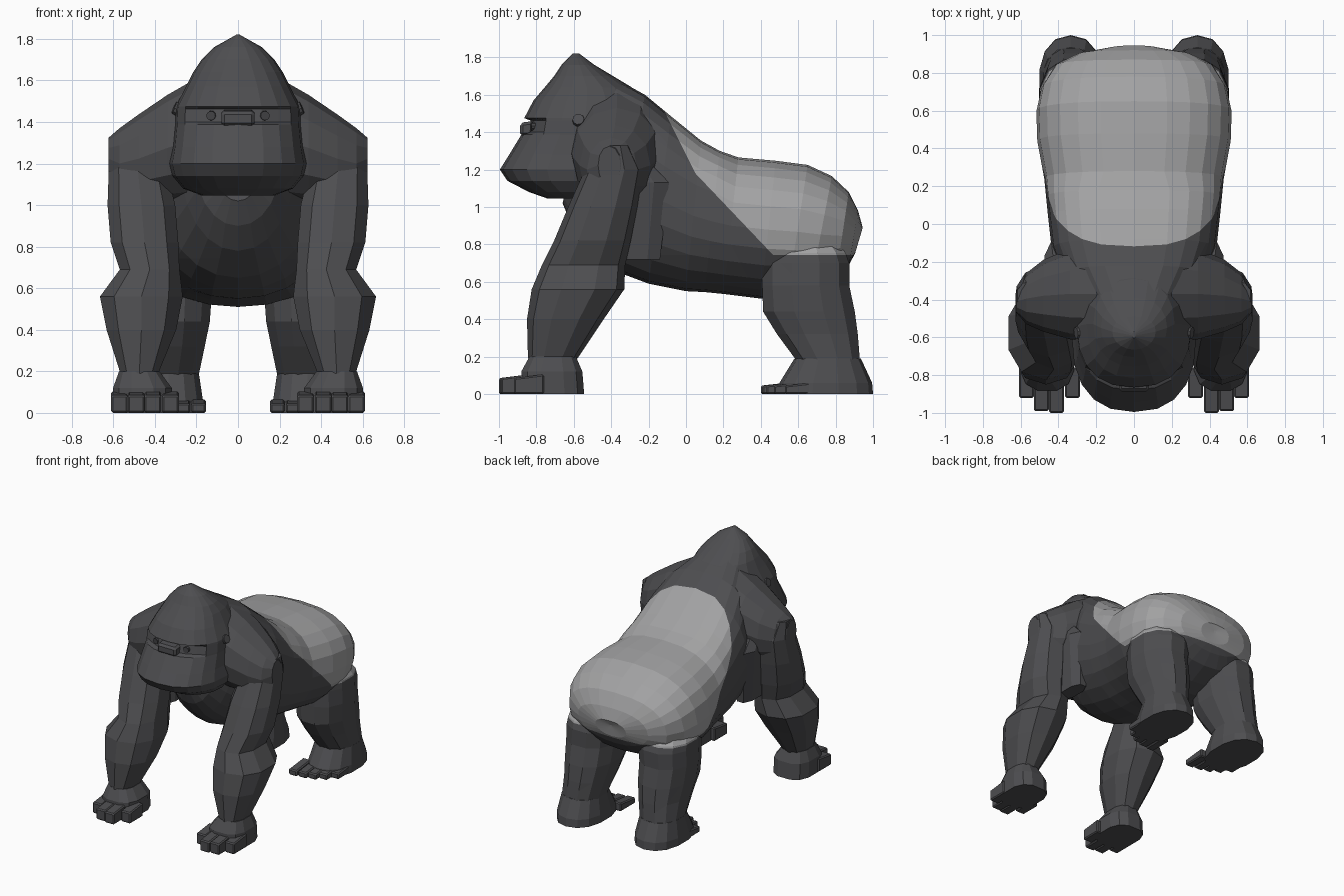
import bpy, bmesh, math
from mathutils import Vector

if "Cube" in bpy.data.objects:
    bpy.data.objects.remove(bpy.data.objects["Cube"])


def material(name, rgb):
    m = bpy.data.materials.new(name)
    m.diffuse_color = (*rgb, 1)
    m.use_nodes = True
    m.node_tree.nodes["Principled BSDF"].inputs["Base Color"].default_value = m.diffuse_color
    return m


DARK = material("charcoal_fur", (0.075, 0.075, 0.08))
SILVER = material("silver_fur", (0.36, 0.36, 0.365))
BLACK = material("black_skin", (0.055, 0.055, 0.06))

# Planes bounding the silver saddle: point, inward normal
CUTS = [((0, -.11, 1.50), (0, .32, .16)), ((0, .05, 1.18), (0, .42, .40)),
        ((0, .5, .742), (0, 0, 1))]


def paint_saddle(bm):
    for co, no in CUTS:
        bmesh.ops.bisect_plane(bm, geom=bm.verts[:] + bm.edges[:] + bm.faces[:],
                               plane_co=co, plane_no=no)
    for f in bm.faces:
        m = f.calc_center_median()
        f.material_index = int(all((m - Vector(c)).dot(Vector(n)) > 0 for c, n in CUTS))


def finish(bm, name, mats, mirror=False):
    bmesh.ops.recalc_face_normals(bm, faces=bm.faces)
    me = bpy.data.meshes.new(name)
    bm.to_mesh(me)
    bm.free()
    for m in mats:
        me.materials.append(m)
    ob = bpy.data.objects.new(name, me)
    bpy.context.collection.objects.link(ob)
    if mirror:
        ob.modifiers.new("mirror", "MIRROR").use_mirror_merge = False
    return ob


def loft(rings):
    """Skin a list of point rings and cap both ends."""
    bm = bmesh.new()
    loops = [[bm.verts.new(p) for p in r] for r in rings]
    n = len(loops[0])
    for a, b in zip(loops, loops[1:]):
        for i in range(n):
            j = (i + 1) % n
            bm.faces.new((a[i], a[j], b[j], b[i]))
    bm.faces.new(loops[0])
    bm.faces.new(loops[-1])
    return bm


def ring(c, u, v, n, power=2.0, turn=0.0):
    """Superellipse around c spanned by the half axes u and v."""
    pts = []
    for i in range(n):
        a = 2 * math.pi * (i + turn) / n
        co, si = math.cos(a), math.sin(a)
        pts.append(Vector(c)
                   + Vector(u) * math.copysign(abs(co) ** (2 / power), co)
                   + Vector(v) * math.copysign(abs(si) ** (2 / power), si))
    return pts


def limb(name, sections, n=10, power=2.3, saddle=False):
    """Sections: height, centre x, front y, back y, half width."""
    bm = loft([ring((x, (f + b) / 2, z), (w, 0, 0), (0, (b - f) / 2, 0), n, power, 0.5)
               for z, x, f, b, w in sections])
    if saddle:
        paint_saddle(bm)
    return finish(bm, name, [DARK, SILVER] if saddle else [DARK], True)


def block(name, lo, hi, mat, mirror=True, bevel=0.008, slope=0.0):
    bm = bmesh.new()
    bmesh.ops.create_cube(bm, size=1)
    for v in bm.verts:
        front_top = v.co.y < 0 < v.co.z
        v.co = [l + (c + 0.5) * (h - l) for c, l, h in zip(v.co, lo, hi)]
        if front_top:
            v.co.z -= slope
    bmesh.ops.bevel(bm, geom=bm.edges[:], offset=bevel, segments=1, affect="EDGES")
    return finish(bm, name, [mat], mirror)


# Torso: top y,z / bottom y,z / half width, from rump to chest
torso = [
    (.925, .85, .92, .83, .01), (.945, .89, .905, .755, .13), (.92, .98, .872, .69, .30),
    (.87, 1.08, .80, .61, .42), (.78, 1.165, .66, .54, .49), (.65, 1.225, .54, .51, .517),
    (.48, 1.247, .40, .51, .512), (.28, 1.265, .20, .535, .475), (.18, 1.30, .10, .545, .465),
    (.08, 1.355, 0, .55, .455), (-.08, 1.485, -.20, .59, .435), (-.22, 1.60, -.36, .65, .38),
    (-.40, 1.70, -.52, .78, .28), (-.48, 1.66, -.61, .90, .22), (-.55, 1.45, -.66, 1.02, .12),
]
rings = []
for ty, tz, by, bz, w in torso:
    args = ((0, (ty + by) / 2, (tz + bz) / 2), (w, 0, 0), (0, (ty - by) / 2, (tz - bz) / 2), 24)
    top_power = 3.0 if -.3 < ty < .2 else 2.5
    rings.append(ring(*args, top_power)[:13] + ring(*args, 2.1)[13:])
bm = loft(rings)
paint_saddle(bm)
finish(bm, "torso", [DARK, SILVER])

# Shoulders: x, front y, back y, bottom z, top z
shoulders = [
    (0, -.60, -.15, 1.05, 1.65), (.20, -.62, -.12, 1.03, 1.61), (.34, -.61, -.13, 1.02, 1.53),
    (.48, -.57, -.19, 1.01, 1.435), (.57, -.53, -.26, 1.03, 1.37), (.622, -.47, -.35, 1.12, 1.325),
]
finish(loft([ring((x, (f + b) / 2, (lo + hi) / 2), (0, (b - f) / 2, 0),
                  (0, 0, (hi - lo) / 2), 12, 2.1)
             for x, f, b, lo, hi in shoulders]), "shoulder", [DARK], True)

# Muscle panel behind the armpit
limb("side_muscle", [(1.24, .40, -.40, -.19, .06), (1.13, .405, -.40, -.08, .075),
                     (.72, .37, -.40, -.13, .06)], 8)

# Arms and hands
limb("arm", [
    (1.33, .53, -.46, -.30, .092), (1.20, .485, -.54, -.23, .142), (1.0, .465, -.63, -.26, .17),
    (.82, .45, -.705, -.295, .17), (.69, .425, -.77, -.325, .15), (.56, .465, -.825, -.33, .208),
    (.40, .465, -.85, -.44, .175), (.19, .475, -.845, -.58, .095)])
limb("hand", [
    (.20, .475, -.84, -.585, .10), (.12, .46, -.885, -.55, .145), (0, .46, -.885, -.54, .145)],
     12, 2.7)
for x, y in ((.325, -.92), (.41, -1.0), (.49, -.99), (.57, -.92)):
    block("finger", (x - .04, y, 0), (x + .04, y + .16, .105), DARK, slope=.02)

# Legs and feet
limb("leg", [
    (.88, .29, .46, .76, .14), (.755, .305, .41, .86, .198), (.70, .307, .40, .88, .2),
    (.58, .315, .40, .88, .195), (.44, .315, .405, .91, .185), (.32, .32, .48, .925, .165),
    (.18, .335, .585, .935, .15)], 12, 2.3, True)
limb("foot", [
    (.19, .335, .58, .935, .15), (.06, .335, .50, .995, .17), (0, .335, .49, 1.0, .17)], 14)
for x, y in ((.19, .40), (.265, .41), (.335, .43), (.40, .47), (.46, .53)):
    block("toe", (x - .035, y, 0), (x + .035, y + .18, .065), DARK, slope=.02)

# Head: height, front y, widest y, back y, half width, front squareness, eye recess
head = [
    (1.82, -.605, -.59, -.57, .008, 2, 0), (1.76, -.665, -.57, -.49, .115, 2, 0),
    (1.70, -.705, -.55, -.39, .175, 2.1, 0), (1.64, -.755, -.53, -.29, .215, 2.2, 0),
    (1.57, -.815, -.53, -.23, .25, 2.4, 0), (1.475, -.865, -.54, -.22, .30, 2.4, 0),
    (1.462, -.865, -.54, -.22, .302, 2.4, .035), (1.40, -.875, -.55, -.25, .305, 2.4, .03),
    (1.387, -.88, -.55, -.26, .305, 2.4, 0), (1.28, -.945, -.57, -.33, .315, 2.5, 0),
    (1.20, -.995, -.59, -.37, .33, 2.4, 0), (1.14, -.955, -.59, -.41, .315, 2.4, 0),
    (1.08, -.84, -.58, -.46, .265, 2.3, 0), (1.045, -.74, -.58, -.50, .17, 2, 0),
]
rings = []
for z, f, m, b, w, power, recess in head:
    pts = ring((0, 0, z), (w, 0, 0), (0, 1, 0), 20, 2.2)[:11]
    pts += ring((0, 0, z), (w, 0, 0), (0, 1, 0), 20, power)[11:]
    for p in pts:
        front = p.y < 0 and abs(p.x) < .21
        p.y = m + p.y * ((b - m) if p.y > 0 else (m - f)) + recess * front
    rings.append(pts)
finish(loft(rings), "head", [DARK])

# Nose, eyes and ears
block("nose", (-.08, -.887, 1.38), (.08, -.80, 1.462), DARK, False, .015, .012)


def disc(name, centre, radius, thick, axis, mat):
    bm = bmesh.new()
    bmesh.ops.create_cone(bm, cap_ends=True, segments=10, radius1=radius,
                          radius2=radius * .85, depth=thick)
    q = Vector((0, 0, 1)).rotation_difference(Vector(axis))
    for v in bm.verts:
        v.co = q @ v.co + Vector(centre)
    finish(bm, name, [mat], True)


disc("eye", (.128, -.815, 1.43), .026, .03, (.2, -1, 0), BLACK)
disc("ear", (.296, -.575, 1.465), .036, .025, (1, -.1, .4), DARK)
